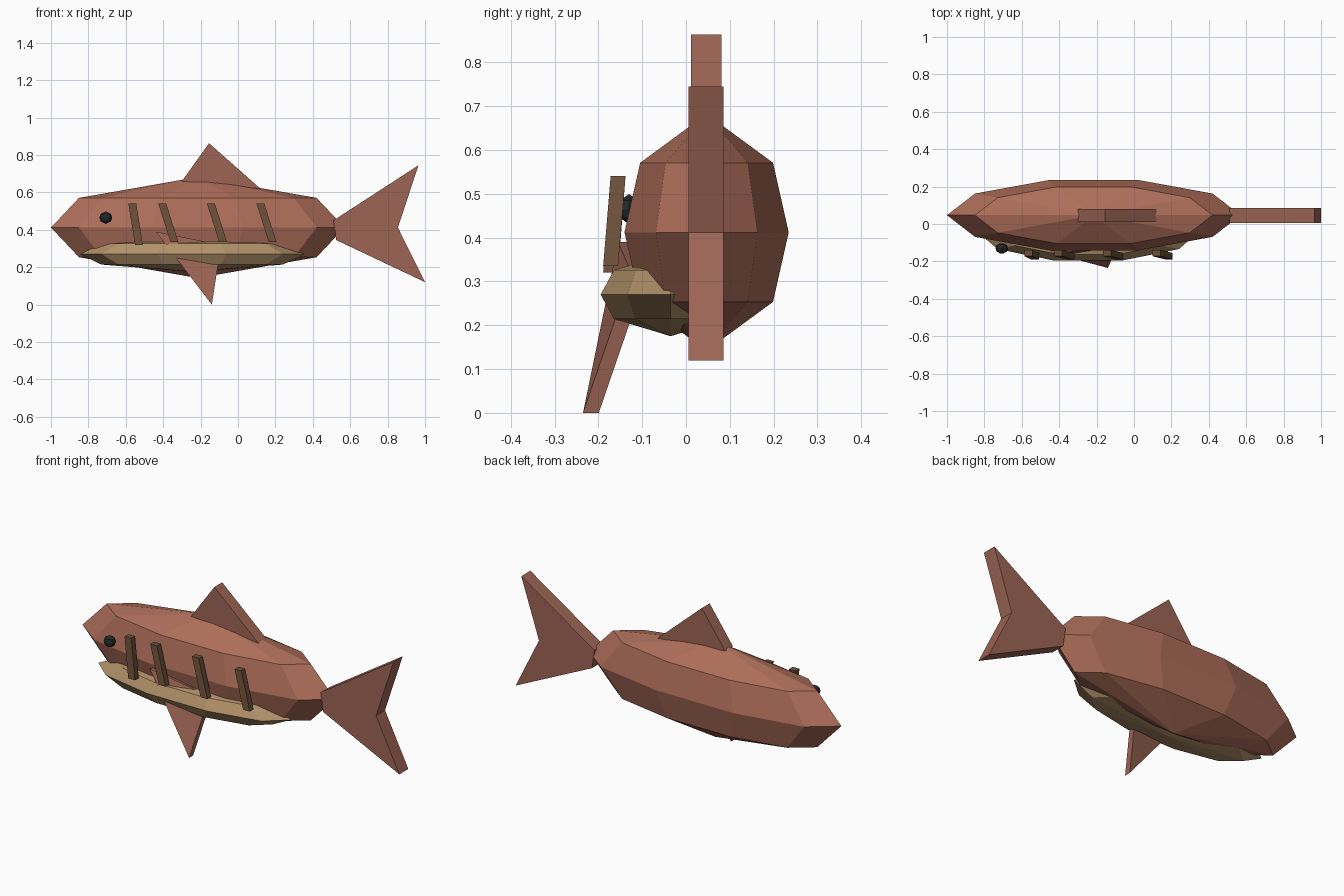
import bpy, bmesh, math
from mathutils import Vector

if "Cube" in bpy.data.objects:
    bpy.data.objects.remove(bpy.data.objects["Cube"])


def material(name, rgb):
    m = bpy.data.materials.new(name)
    m.diffuse_color = (*rgb, 1)
    m.use_nodes = True
    m.node_tree.nodes["Principled BSDF"].inputs["Base Color"].default_value = m.diffuse_color
    return m


BODY = material("copper", (0.42, 0.155, 0.10))
FIN = material("fin_brown", (0.34, 0.13, 0.09))
BELLY = material("tan", (0.44, 0.28, 0.14))
STRIPE = material("dark_brown", (0.15, 0.08, 0.042))
EYE = material("black", (0.015, 0.022, 0.022))


def finish(name, bm, mat):
    bmesh.ops.recalc_face_normals(bm, faces=bm.faces)
    me = bpy.data.meshes.new(name)
    bm.to_mesh(me)
    bm.free()
    me.materials.append(mat)
    ob = bpy.data.objects.new(name, me)
    bpy.context.collection.objects.link(ob)
    return ob


def spheroid(name, centre, radii, mat, seg=10):
    """Faceted ellipsoid: three rings (36 degrees apart) and two poles."""
    bm = bmesh.new()
    c = Vector(centre)
    rx, ry, rz = radii
    rings = []
    for lat in (-36, 0, 36):
        r, h = math.cos(math.radians(lat)), math.sin(math.radians(lat))
        rings.append([bm.verts.new(c + Vector((rx * r * math.cos(math.tau * i / seg),
                                               ry * r * math.sin(math.tau * i / seg), rz * h)))
                      for i in range(seg)])
    low = bm.verts.new(c - Vector((0, 0, rz)))
    top = bm.verts.new(c + Vector((0, 0, rz)))
    for i in range(seg):
        j = (i + 1) % seg
        for a, b in zip(rings, rings[1:]):
            bm.faces.new((a[i], a[j], b[j], b[i]))
        bm.faces.new((low, rings[0][j], rings[0][i]))
        bm.faces.new((top, rings[-1][i], rings[-1][j]))
    return finish(name, bm, mat)


def plate(name, points, thickness, mat):
    """Flat outline given as (x, y, z) points, thickened along y."""
    bm = bmesh.new()
    h = thickness / 2
    front = [bm.verts.new((x, y - h, z)) for x, y, z in points]
    back = [bm.verts.new((x, y + h, z)) for x, y, z in points]
    n = len(points)
    bm.faces.new(front)
    bm.faces.new(back[::-1])
    for i in range(n):
        j = (i + 1) % n
        bm.faces.new((front[i], front[j], back[j], back[i]))
    return finish(name, bm, mat)


# Body, belly patch and eye
spheroid("body", (-0.215, 0.047, 0.412), (0.785, 0.197, 0.27), BODY)
spheroid("belly", (-0.245, -0.035, 0.27), (0.60, 0.168, 0.095), BELLY)
spheroid("eye", (-0.707, -0.13, 0.465), (0.034, 0.028, 0.034), EYE)

# Tail and dorsal fin
Y = 0.046
plate("tail_fin", [(0.51, Y, 0.45), (0.965, Y, 0.745), (0.855, Y, 0.412),
                   (1.0, Y, 0.12), (0.525, Y, 0.345)], 0.08, FIN)
plate("dorsal_fin", [(-0.30, Y, 0.66), (-0.155, Y, 0.863), (0.12, Y, 0.62)], 0.07, FIN)

# Side fin, leaning outwards
plate("side_fin", [(-0.44, -0.137, 0.39), (-0.14, -0.217, 0.0), (-0.09, -0.107, 0.32)], 0.036, FIN)

# Slanted side stripes
for i, (xt, xb, zb) in enumerate([(-0.565, -0.53, 0.32), (-0.405, -0.34, 0.335),
                                  (-0.145, -0.08, 0.335), (0.12, 0.185, 0.335)]):
    w = 0.021
    plate(f"stripe_{i + 1}", [(xt - w, -0.155, 0.54), (xt + w, -0.155, 0.54),
                              (xb + w, -0.172, zb), (xb - w, -0.172, zb)], 0.034, STRIPE)
